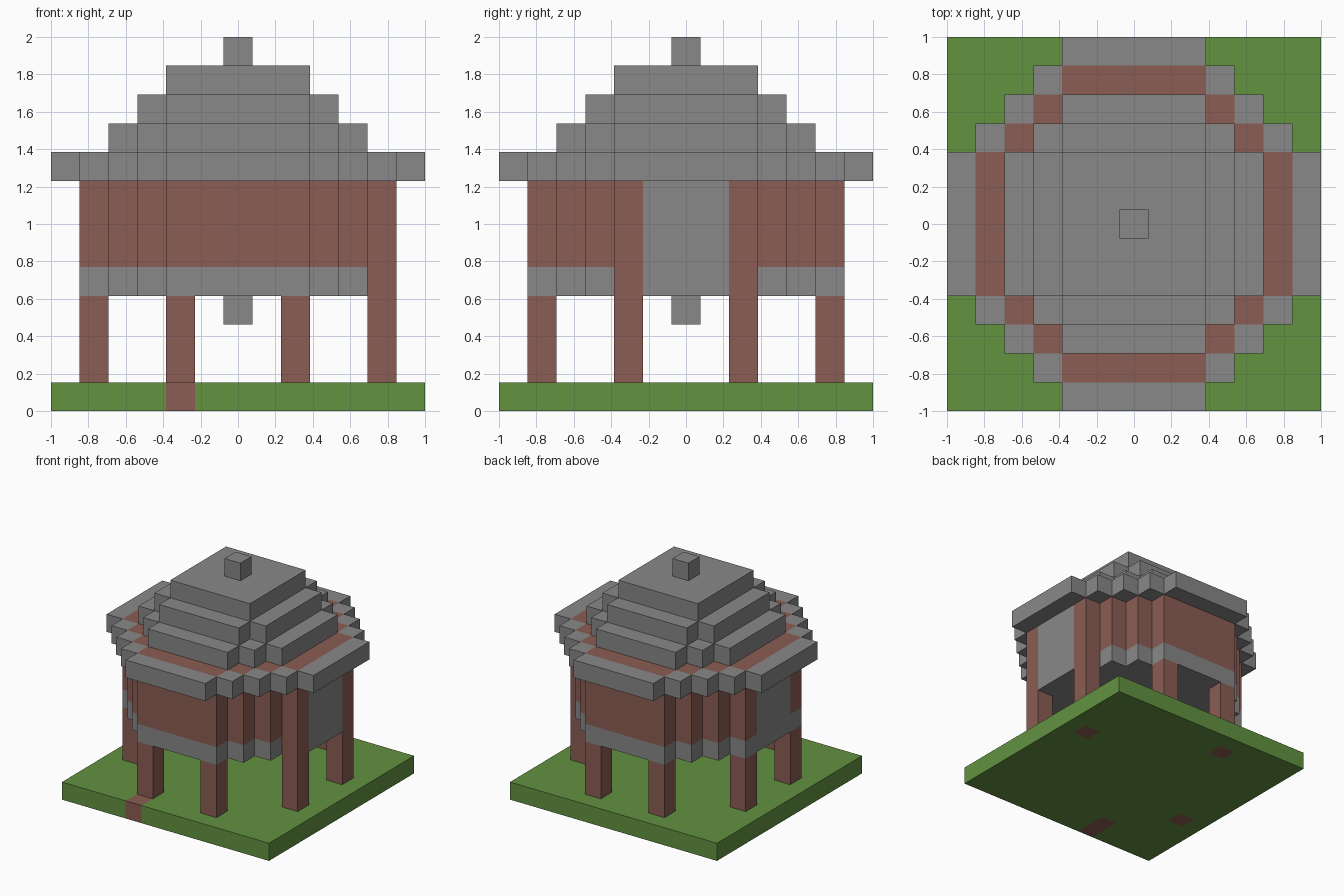
import bpy, bmesh
from mathutils import Vector

cube = bpy.data.objects.get("Cube")
if cube:
    bpy.data.objects.remove(cube, do_unlink=True)

U = 2 / 13  # one block; all parts below are measured in blocks


def material(name, rgb):
    mat = bpy.data.materials.new(name)
    mat.use_nodes = True
    mat.diffuse_color = (*rgb, 1)
    mat.node_tree.nodes["Principled BSDF"].inputs["Base Color"].default_value = (*rgb, 1)
    return mat


STONE = material("grey stone", (0.246, 0.246, 0.246))
CLAY = material("brown clay", (0.254, 0.11, 0.087))
GRASS = material("grass green", (0.125, 0.287, 0.053))


def add_box(bm, x, y, z0, z1, wx=1, wy=1):
    """Box centred on x, y and spanning z0 to z1."""
    verts = bmesh.ops.create_cube(bm, size=1)["verts"]
    bmesh.ops.scale(bm, vec=(wx, wy, z1 - z0), verts=verts)
    bmesh.ops.translate(bm, vec=(x, y, (z0 + z1) / 2), verts=verts)


def add_octagon(bm, r, z0, z1):
    """Prism with an octagon outline whose diagonals are stepped."""
    quarter = []
    for k in range(r - 1):
        quarter.append((r + 0.5 - k, 2.5 + k))
        if k < r - 2:
            quarter.append((r - 0.5 - k, 2.5 + k))
    outline = []
    for _ in range(4):
        outline += quarter
        quarter = [(-y, x) for x, y in quarter]
    face = bm.faces.new([bm.verts.new((x, y, z0)) for x, y in outline])
    top = bmesh.ops.extrude_face_region(bm, geom=[face])["geom"]
    bmesh.ops.translate(bm, vec=(0, 0, z1 - z0),
                        verts=[g for g in top if isinstance(g, bmesh.types.BMVert)])
    bmesh.ops.recalc_face_normals(bm, faces=bm.faces[:])


def cut(bm, axis, positions):
    """Split faces along planes across one axis."""
    normal = Vector((axis == "x", axis == "y", 0))
    for p in positions:
        geom = bm.verts[:] + bm.edges[:] + bm.faces[:]
        bmesh.ops.bisect_plane(bm, geom=geom, dist=1e-5, plane_co=normal * p, plane_no=normal)


def finish(name, bm, *mats, second=None):
    """Make the object; faces passing the rule get the second material."""
    if second:
        for f in bm.faces:
            f.material_index = int(second(f.calc_center_bounds()))
    bmesh.ops.scale(bm, vec=(U, U, U), verts=bm.verts[:])
    mesh = bpy.data.meshes.new(name)
    bm.to_mesh(mesh)
    bm.free()
    for m in mats:
        mesh.materials.append(m)
    bpy.context.collection.objects.link(bpy.data.objects.new(name, mesh))


def block(name, mat, *box):
    bm = bmesh.new()
    add_box(bm, *box)
    finish(name, bm, mat)


# Ground slab with clay blocks set into it
inlays = [(5, 2), (-2, 5), (-5, -2), (-2, -5), (-2, -6)]
bm = bmesh.new()
add_box(bm, 0, 0, 0, 1, 13, 13)
cut(bm, "x", sorted({x + d for x, y in inlays for d in (-0.5, 0.5)}))
cut(bm, "y", sorted({y + d for x, y in inlays for d in (-0.5, 0.5) if y + d > -6}))
finish("ground", bm, GRASS, CLAY, second=lambda c: any(
    abs(c.x - x) < 0.51 and abs(c.y - y) < 0.51 for x, y in inlays))

# Eight posts
for sx, side in ((-1, "right"), (1, "left")):
    for sy, end in ((-1, "front"), (1, "back")):
        block(f"{end}_{side}_end_post", CLAY, 2 * sx, 5 * sy, 1, 4)
        block(f"{end}_{side}_side_post", CLAY, 5 * sx, 2 * sy, 1, 4)

# Floor, with two posts of one side running through it
bm = bmesh.new()
add_octagon(bm, 5, 4, 5)
cut(bm, "y", (-1.5, 1.5))
finish("floor", bm, STONE, CLAY, second=lambda c: c.x > 4.9 and abs(c.y) > 1.4)

# Walls up to the top of the eaves, with a stone panel on each side
bm = bmesh.new()
add_octagon(bm, 5, 5, 9)
cut(bm, "y", (-1.5, 1.5))
finish("walls", bm, CLAY, STONE, second=lambda c: abs(c.x) > 5.4 and abs(c.y) < 1.4)

# Eaves ring: four bars with stepped corner blocks
bm = bmesh.new()
for s in (-1, 1):
    add_box(bm, 0, 6 * s, 8, 9, 5, 1)
    add_box(bm, 6 * s, 0, 8, 9, 1, 5)
    for t in (-1, 1):
        for k in (3, 4, 5):
            add_box(bm, k * s, (8 - k) * t, 8, 9)
finish("eaves", bm, STONE)

# Roof tiers
for i, r in enumerate((4, 3, 2)):
    bm = bmesh.new()
    add_octagon(bm, r, 9 + i, 10 + i)
    finish(f"roof_tier_{i + 1}", bm, STONE)

# Knob on the roof and block hanging under the floor
block("roof_knob", STONE, 0, 0, 12, 13)
block("hanging_block", STONE, 0, 0, 3, 4)
